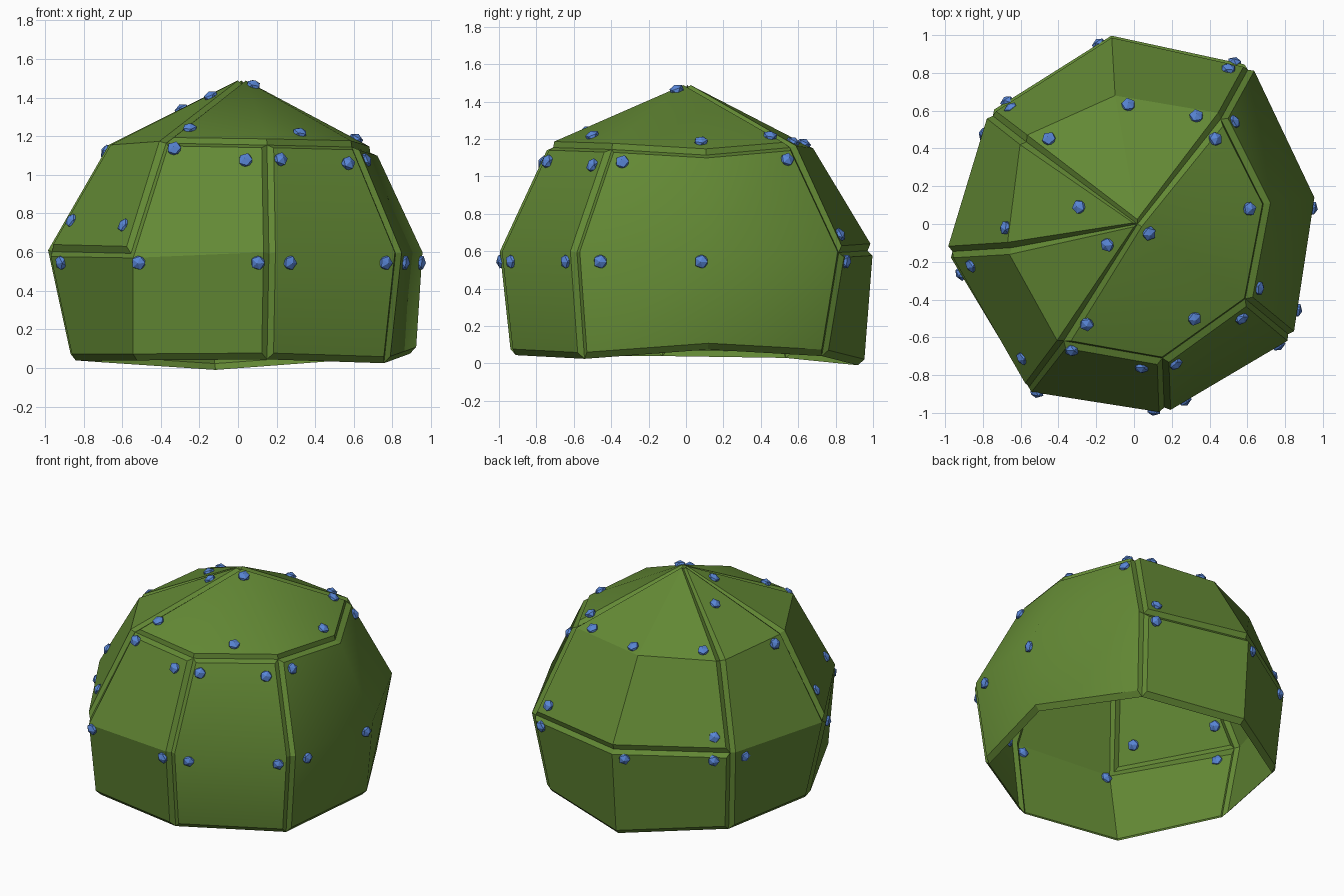
import bpy, bmesh, math
from mathutils import Vector, Matrix
from mathutils.bvhtree import BVHTree

if "Cube" in bpy.data.objects:
    bpy.data.objects.remove(bpy.data.objects["Cube"])


def material(name, rgb):
    m = bpy.data.materials.new(name)
    m.diffuse_color = (*rgb, 1)
    m.use_nodes = True
    m.node_tree.nodes["Principled BSDF"].inputs["Base Color"].default_value = m.diffuse_color
    return m


GREEN = material("moss green", (0.125, 0.25, 0.035))
BLUE = material("rivet blue", (0.10, 0.24, 0.68))

# Eight meridians, starting at 8 degrees and going round in 45 degree steps
APEX = Vector((0.02, 0.0, 1.50))
LOW = [(0.92, 0.12, 0.075), (0.56, 0.75, 0.04), (-0.12, 0.95, -0.01), (-0.73, 0.55, 0.03),
       (-0.87, -0.13, 0.04), (-0.54, -0.81, 0.04), (0.155, -0.94, 0.045), (0.78, -0.56, 0.025)]
MID = [(0.955, 0.14, 0.60), (0.62, 0.84, 0.60), (-0.12, 1.0, 0.61), (-0.77, 0.59, 0.60),
       (-0.99, -0.15, 0.61), (-0.57, -0.885, 0.60), (0.165, -1.0, 0.60), (0.84, -0.60, 0.60)]
TOP = [(0.71, 0.11, 1.13), (0.475, 0.575, 1.17), (-0.10, 0.68, 1.15), (-0.59, 0.45, 1.16),
       (-0.67, -0.13, 1.16), (-0.385, -0.64, 1.18), (0.155, -0.735, 1.17), (0.61, -0.41, 1.16)]
RINGS = [LOW, MID, TOP]

# Panels: name, smooth shading, cells (level 0 lower, 1 upper, 2 cap; meridian)
PANELS = [
    ("cap_panel", True, [(2, 5), (2, 6), (2, 7), (2, 0)]),
    ("front_panel", False, [(0, 5), (1, 5), (0, 4)]),
    ("front_right_panel", True, [(0, 6), (1, 6)]),
    ("right_panel", True, [(0, 7), (1, 7), (0, 0), (1, 0)]),
    ("back_upper_panel", False, [(1, 1), (2, 1), (1, 2), (2, 2)]),
    ("back_lower_panel", False, [(0, 1), (0, 2)]),
    ("left_panel", False, [(0, 3), (1, 3), (2, 3)]),
    ("front_left_upper_panel", False, [(1, 4), (2, 4)]),
]
BORDER, DEPTH = 0.033, 0.03


def finish(name, bm, mat):
    me = bpy.data.meshes.new(name)
    bm.to_mesh(me)
    bm.free()
    me.materials.append(mat)
    ob = bpy.data.objects.new(name, me)
    bpy.context.collection.objects.link(ob)
    return ob


def panel(name, smooth, cells):
    bm = bmesh.new()
    verts = {}

    def vert(level, k):
        key = "apex" if level == 3 else (level, k % 8)
        if key not in verts:
            verts[key] = bm.verts.new(APEX if level == 3 else RINGS[level][k % 8])
        return verts[key]

    for level, k in cells:
        loop = [vert(level, k), vert(level, k + 1), vert(level + 1, k + 1)]
        if level < 2:
            loop.append(vert(level + 1, k))
        bm.faces.new(loop)
    bm.normal_update()
    core = list(bm.faces)
    for f in core:
        if f.normal.dot(f.calc_center_median() - Vector((0, 0, 0.4))) < 0:
            f.normal_flip()
    bm.normal_update()
    centre = sum((f.calc_center_median() for f in core), Vector()) / len(core)
    # Bevelled border, sunk into the seam
    skirt = bmesh.ops.inset_region(bm, faces=core, thickness=BORDER, depth=0,
                                   use_boundary=True, use_even_offset=True)["faces"]
    rim = {v for e in bm.edges if e.is_boundary for v in e.verts}
    for v in rim:
        if (v.co - APEX).length < 0.001:
            for e in v.link_edges:
                o = e.other_vert(v)
                if o not in rim:
                    out = Vector((centre.x, centre.y, 0)).normalized() * 0.025
                    o.co = APEX + out - Vector((0, 0, 0.012))
    for v in rim:
        v.co += (Vector((0, 0, v.co.z * 0.6)) - v.co).normalized() * DEPTH
    for f in bm.faces:
        f.smooth = smooth and f not in skirt
    return finish(name, bm, GREEN)


panels = [panel(*p) for p in PANELS]

# Combined surface used to seat the rivets
pts, polys = [], []
for ob in panels:
    base = len(pts)
    pts += [v.co.copy() for v in ob.data.vertices]
    polys += [[base + i for i in p.vertices] for p in ob.data.polygons]
surface = BVHTree.FromPolygons(pts, polys)

# Rivets seen from the top (x, y), and rivets round the waist (degrees)
UPPER = [(0.08, -0.05), (-0.25, -0.53), (0.32, -0.50), (0.61, 0.08), (0.43, 0.45),
         (0.66, -0.34), (0.53, 0.54), (0.57, -0.50), (0.22, -0.74), (0.04, -0.76),
         (-0.33, -0.67), (0.33, 0.57), (-0.03, 0.63), (0.50, 0.82), (-0.45, 0.45),
         (-0.65, 0.61), (-0.14, -0.11), (-0.86, -0.22), (-0.59, -0.71), (-0.29, 0.09),
         (-0.68, -0.02)]
WAIST = [196, 240, 276, 286, 320, 332, 5, 58, 101, 136, 149]

bm = bmesh.new()


def rivet(origin, direction):
    co, n, _, _ = surface.ray_cast(Vector(origin), Vector(direction))
    if co is None:
        return
    if n.dot(Vector(direction)) > 0:
        n = -n
    m = (Matrix.Translation(co) @ n.to_track_quat('Z', 'Y').to_matrix().to_4x4()
         @ Matrix.Diagonal((1, 1, 0.75, 1)))
    bmesh.ops.create_icosphere(bm, subdivisions=1, radius=0.041, matrix=m)


for x, y in UPPER:
    rivet((x, y, 3), (0, 0, -1))
for a in WAIST:
    c, s = math.cos(math.radians(a)), math.sin(math.radians(a))
    rivet((3 * c, 3 * s, 0.545), (-c, -s, 0))
finish("rivets", bm, BLUE)
